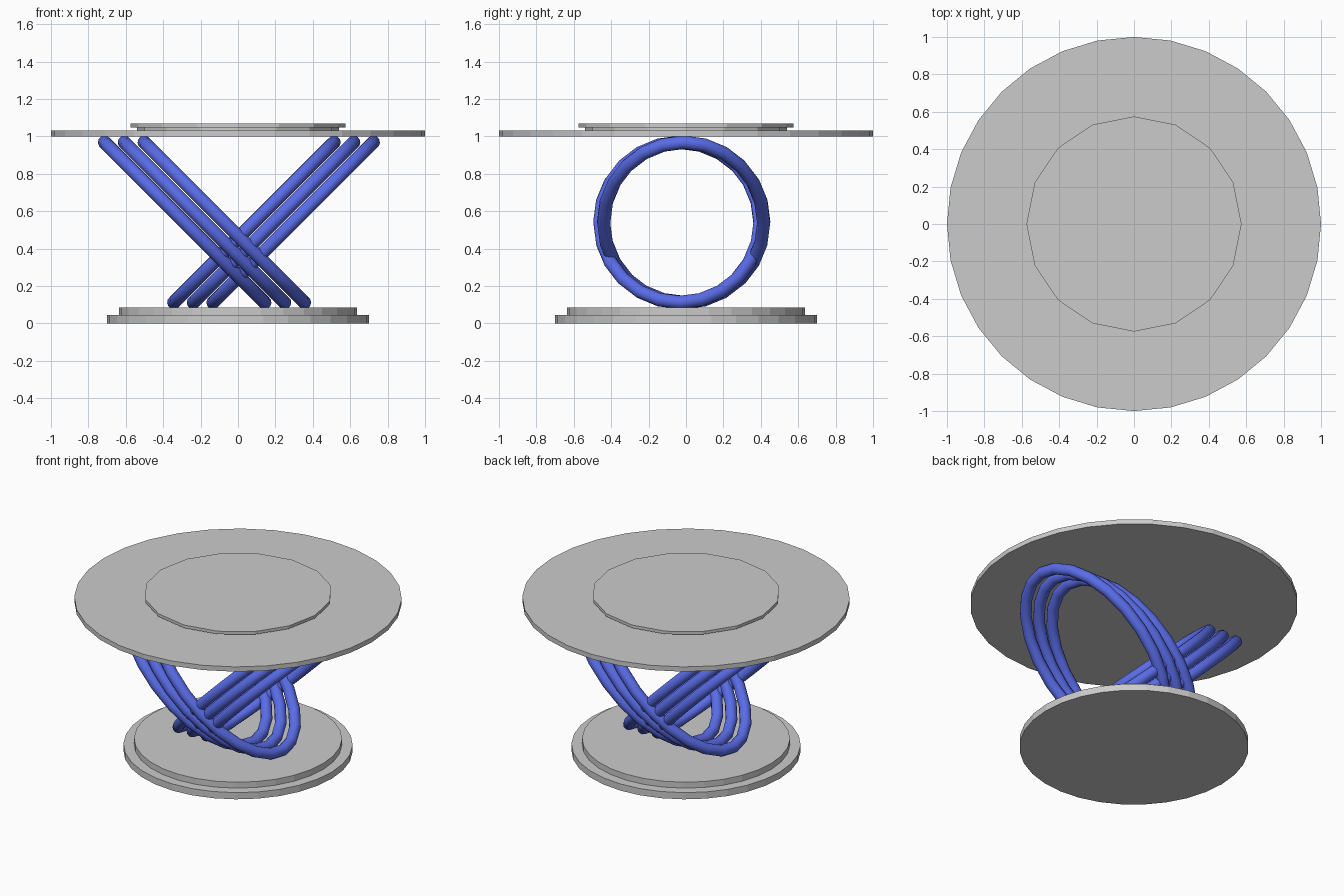
import bpy
from math import sin, cos, tau

if "Cube" in bpy.data.objects:
    bpy.data.objects.remove(bpy.data.objects["Cube"])


def disc(name, radius, z0, z1, sides):
    bpy.ops.mesh.primitive_cylinder_add(
        vertices=sides, radius=radius, depth=z1 - z0, location=(0, 0, (z0 + z1) / 2))
    bpy.context.object.name = name


def leg_ring(name, x, y, lean, material, sides=24):
    # Ellipse leaning at 45 degrees, circular when seen from the side
    radius, tube = 0.428, 0.036
    curve = bpy.data.curves.new(name, 'CURVE')
    curve.dimensions = '3D'
    curve.bevel_depth = tube
    curve.bevel_resolution = 4
    spline = curve.splines.new('POLY')
    spline.points.add(sides - 1)
    for i, point in enumerate(spline.points):
        a = tau * i / sides
        point.co = (lean * radius * sin(a), radius * cos(a), radius * sin(a), 1)
    spline.use_cyclic_u = True
    spline.use_smooth = True
    curve.materials.append(material)
    ring = bpy.data.objects.new(name, curve)
    ring.location = (x, y, 0.54)
    bpy.context.collection.objects.link(ring)


# Stepped base
disc("base_lower", 0.70, 0.0, 0.045, 32)
disc("base_upper", 0.635, 0.045, 0.085, 32)

# Table top with raised turntable
disc("table_top", 1.0, 1.0, 1.032, 32)
disc("turntable_neck", 0.54, 1.032, 1.048, 16)
disc("turntable", 0.575, 1.048, 1.068, 16)

# Two crossing sets of three blue rings
blue = bpy.data.materials.new("blue")
blue.diffuse_color = (0.1, 0.15, 0.8, 1)
blue.use_nodes = True
blue.node_tree.nodes["Principled BSDF"].inputs["Base Color"].default_value = blue.diffuse_color
for i in range(3):
    leg_ring(f"left_leg_ring_{i + 1}", -0.285 + 0.106 * i, -0.0325, -1, blue)
    leg_ring(f"right_leg_ring_{i + 1}", 0.295 - 0.105 * i, -0.0125, 1, blue)
